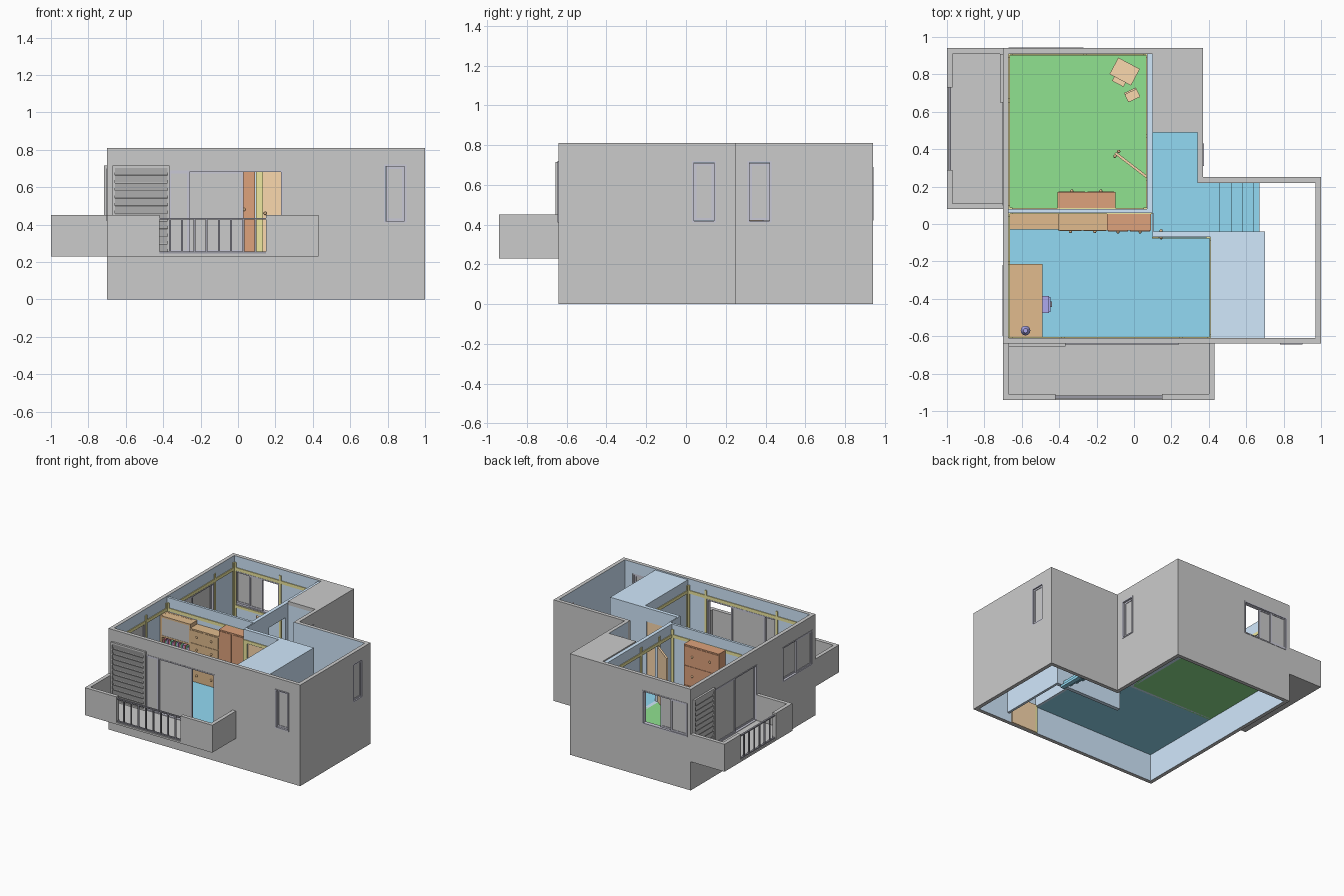
import bpy, bmesh, math, random
from mathutils import Matrix

if "Cube" in bpy.data.objects:
    bpy.data.objects.remove(bpy.data.objects["Cube"])
random.seed(4)

def material(name, r, g, b):
    m = bpy.data.materials.new(name)
    m.diffuse_color = (r, g, b, 1)
    m.use_nodes = True
    m.node_tree.nodes["Principled BSDF"].inputs["Base Color"].default_value = m.diffuse_color
    return m

GREY = material("grey", .8, .8, .8)
BLUE = material("wall_blue", .64, .81, .98)
CYAN = material("floor_blue", .29, .70, .90)
GREEN = material("floor_green", .28, .76, .28)
ORANGE = material("light_wood", .96, .69, .42)
BROWN = material("brown_wood", .75, .50, .27)
RED = material("red_wood", .73, .36, .20)
TRIM = material("yellow_trim", .86, .80, .35)
FRAME = material("window_frame", .58, .58, .67)
DARK = material("dark_metal", .33, .33, .38)
VIOLET = material("violet", .42, .40, .85)

def finish(name, bm, mats):
    me = bpy.data.meshes.new(name)
    bmesh.ops.recalc_face_normals(bm, faces=bm.faces)
    bm.to_mesh(me)
    bm.free()
    for m in mats:
        me.materials.append(m)
    ob = bpy.data.objects.new(name, me)
    bpy.context.collection.objects.link(ob)
    return ob

def box(name, x0, x1, y0, y1, z0, z1, mat=GREY, rot=None):
    bm = bmesh.new()
    bmesh.ops.create_cube(bm, size=1)
    bmesh.ops.scale(bm, vec=(x1 - x0, y1 - y0, z1 - z0), verts=bm.verts)
    ob = finish(name, bm, [mat])
    ob.location = ((x0 + x1) / 2, (y0 + y1) / 2, (z0 + z1) / 2)
    if rot:
        ob.rotation_euler = rot
    return ob

# box running along x or y: c = across the wall, a = along the wall
def bar(name, axis, c0, c1, a0, a1, z0, z1, mat=GREY, rot=None):
    if axis == 'x':
        return box(name, a0, a1, c0, c1, z0, z1, mat, rot)
    return box(name, c0, c1, a0, a1, z0, z1, mat, rot)

# wall with rectangular holes, its two faces coloured separately
def wall(name, axis, c0, c1, a0, a1, z0, z1, m0=GREY, m1=BLUE, holes=(), edge=GREY):
    A = sorted({a0, a1, *[v for h in holes for v in h[:2]]})
    Z = sorted({z0, z1, *[v for h in holes for v in h[2:]]})
    bm = bmesh.new()
    def solid(i, j):
        if not (0 <= i < len(A) - 1 and 0 <= j < len(Z) - 1):
            return False
        a, z = (A[i] + A[i + 1]) / 2, (Z[j] + Z[j + 1]) / 2
        return not any(h[0] < a < h[1] and h[2] < z < h[3] for h in holes)
    def quad(pts, idx):
        vs = [bm.verts.new((a, c, z) if axis == 'x' else (c, a, z)) for c, a, z in pts]
        bm.faces.new(vs).material_index = idx
    for i in range(len(A) - 1):
        for j in range(len(Z) - 1):
            if not solid(i, j):
                continue
            p, q, r, s = A[i], A[i + 1], Z[j], Z[j + 1]
            for c, idx in ((c0, 1), (c1, 2)):
                quad([(c, p, r), (c, q, r), (c, q, s), (c, p, s)], idx)
            for di, a in ((-1, p), (1, q)):
                if not solid(i + di, j):
                    quad([(c0, a, r), (c1, a, r), (c1, a, s), (c0, a, s)], 0)
            for dj, z in ((-1, r), (1, s)):
                if not solid(i, j + dj):
                    quad([(c0, p, z), (c1, p, z), (c1, q, z), (c0, q, z)], 0)
    bmesh.ops.remove_doubles(bm, verts=bm.verts, dist=.0001)
    return finish(name, bm, [edge, m0, m1])

def border(name, axis, c0, c1, a0, a1, z0, z1, w, mat):
    wall(name, axis, c0, c1, a0, a1, z0, z1, mat, mat, [(a0 + w, a1 - w, z0 + w, z1 - w)], mat)

# framed pane
def panel(name, axis, c, a0, a1, z0, z1):
    border(name + "_frame", axis, c - .006, c + .006, a0, a1, z0, z1, .013, FRAME)
    bar(name + "_pane", axis, c - .002, c + .002, a0 + .013, a1 - .013, z0 + .013, z1 - .013)

# outer walls
T = .81
wall("front_wall", 'x', -.64, -.61, -.70, 1, 0, T, GREY, BLUE, [(-.37, .24, .24, .69), (.78, .90, .41, .72)])
wall("left_wall", 'y', -.70, -.67, -.61, .91, 0, T, GREY, BLUE, [(.10, .65, .24, .69), (-.60, -.22, .42, .70)])
wall("back_wall", 'x', .91, .94, -.70, .37, 0, T, BLUE, GREY, [(-.67, -.27, .42, .69)])
wall("right_wall", 'y', .97, 1, -.61, .22, 0, T, BLUE, GREY, [(.03, .15, .41, .72)])
wall("stair_back_wall", 'x', .22, .25, .34, 1, 0, T, BLUE, GREY)
wall("hall_wall", 'y', .34, .37, .25, .91, 0, T, BLUE, GREY, [(.31, .43, .41, .72)])
box("closet_roof", .10, .34, .49, .91, .78, T)

# inner walls
P = .80
wall("room_partition", 'x', .06, .08, -.67, .10, .22, P, BLUE, BLUE, edge=BLUE)
wall("hall_partition", 'y', .07, .10, .08, .91, .22, P, BLUE, BLUE, [(.25, .46, .24, .69)], BLUE)
wall("hall_end_wall", 'y', .095, .105, -.04, .06, .22, P, BLUE, BLUE, edge=BLUE)
wall("closet_wall", 'x', .49, .51, .10, .34, .22, P, BLUE, BLUE, edge=BLUE)
wall("stair_partition", 'x', -.07, -.04, .10, .70, .07, P, BLUE, BLUE, [(.13, .38, .24, .69)], BLUE)
wall("bedroom_end_wall", 'y', .41, .43, -.61, -.07, .22, P, BLUE, BLUE, edge=BLUE)
wall("storage_wall", 'y', .68, .70, -.61, -.07, .07, P, BLUE, BLUE, edge=BLUE)
box("storage_roof", .43, .68, -.61, -.07, .78, P, BLUE)

# floors and stairs
box("front_room_floor", -.67, .41, -.61, .06, .22, .24, CYAN)
box("back_room_floor", -.67, .10, .06, .91, .22, .24, GREEN)
box("hall_floor", .10, .34, .22, .91, .22, .24, CYAN)
box("landing", .10, .46, -.04, .22, .22, .24, CYAN)
for i in range(4):
    z = .195 - .045 * i
    box("stair_step", .46 + .06 * i, min(.52 + .06 * i, .67), -.04, .22, z - .02, z, CYAN)
    box("stair_riser", .455 + .06 * i, .46 + .06 * i, -.04, .22, z - .02, z + .045, CYAN)
box("lower_door", .44, .66, -.61, -.60, 0, .23, ORANGE)
box("lower_door_post", .42, .44, -.61, -.60, 0, .23, TRIM)

# balconies
box("front_balcony_floor", -.70, .43, -.94, -.64, .23, .245)
box("left_balcony_floor", -1, -.70, .08, .94, .23, .245)
wall("front_parapet", 'x', -.94, -.91, -.70, .43, .23, .45, GREY, GREY, [(-.42, .15, .245, .45)])
wall("left_parapet", 'y', -1, -.97, .08, .94, .23, .45, GREY, GREY, [(.29, .73, .245, .45)])
for x in (-.70, .40):
    box("front_parapet_side", x, x + .03, -.91, -.64, .23, .45)
for y in (.08, .91):
    box("left_parapet_side", -.97, -.70, y, y + .03, .23, .45)
for axis, c, a0, a1, n in (('x', -.925, -.42, .15, 8), ('y', -.985, .29, .73, 6)):
    for z in (.25, .43):
        bar("railing_rail", axis, c - .007, c + .007, a0, a1, z - .004, z + .005, DARK)
    for i in range(n):
        a = a0 + (a1 - a0) * (i + .85) / (n + .7)
        bar("railing_baluster", axis, c - .005, c + .005, a - .005, a + .005, .25, .43, DARK)

# louvred sliding shutters
for axis, c, a0, a1, s in (('x', -.648, -.67, -.365, 1), ('y', -.708, .65, .91, -1)):
    border("shutter_frame", axis, c - .008, c + .008, a0, a1, .245, .715, .012, GREY)
    for i in range(11):
        z = .277 + .0408 * i
        rot = (.3, 0, 0) if axis == 'x' else (0, -.3, 0)
        bar("shutter_slat", axis, c - .002, c + .002, a0 + .012, a1 - .012, z - .02, z + .02, GREY, rot)

# windows and sliding doors
for name, axis, c0, c1, a0, a1, z0, z1 in (
        ("front_door", 'x', -.643, -.608, -.37, .24, .24, .69),
        ("left_door", 'y', -.703, -.668, .10, .65, .24, .69),
        ("left_window", 'y', -.703, -.668, -.60, -.22, .42, .70),
        ("back_window", 'x', .908, .943, -.67, -.27, .42, .69),
        ("slim_front_window", 'x', -.645, -.612, .78, .90, .41, .72),
        ("slim_right_window", 'y', .972, 1.0, .03, .15, .41, .72),
        ("slim_hall_window", 'y', .342, .375, .31, .43, .41, .72)):
    border(name + "_casing", axis, c0, c1, a0, a1, z0, z1, .009, FRAME)
panel("front_sash", 'x', -.632, -.37, -.26, .25, .685)
panel("front_sash", 'x', -.619, -.27, .03, .25, .685)
panel("left_sash", 'y', -.692, .37, .645, .25, .685)
panel("left_sash", 'y', -.679, .105, .39, .25, .685)
panel("left_window_sash", 'y', -.692, -.595, -.40, .43, .695)
panel("left_window_sash", 'y', -.679, -.42, -.225, .43, .695)
panel("back_sash", 'x', .932, -.665, -.52, .43, .685)
panel("back_sash", 'x', .919, -.54, -.42, .43, .685)
panel("slim_front_sash", 'x', -.625, .79, .89, .42, .71)
panel("slim_right_sash", 'y', .985, .04, .14, .42, .71)
panel("slim_hall_sash", 'y', .355, .32, .42, .42, .71)

# yellow rails and posts inside both rooms
for axis, c, a0, a1, posts in (
        ('x', -.61, -.67, .41, (-.66, -.38, .25, .40)), ('y', .404, -.61, -.07, (-.60, -.08)),
        ('x', -.077, .10, .41, (.115, .395)), ('y', -.67, -.61, .06, (-.21, .05)),
        ('y', -.67, .08, .91, (.09, .66, .90)), ('x', .904, -.67, .07, (-.66, -.26, .06)),
        ('y', .064, .08, .91, (.24, .47, .90)), ('x', .08, -.67, .07, (-.66, .06)),
        ('x', .054, -.67, .10, (-.66,))):
    bar("picture_rail", axis, c, c + .006, a0, a1, .695, .72, TRIM)
    for a in posts:
        w = .018 if a == .115 else .01
        bar("trim_post", axis, c, c + .007, a - w, a + w, .24, .76 if w < .015 else .70, TRIM)
box("back_window_sill", -.67, .07, .902, .91, .40, .42, TRIM)
box("left_window_sill", -.67, -.662, -.61, -.21, .40, .42, TRIM)

# inner doors
def knob(name, x, y, z):
    bm = bmesh.new()
    bmesh.ops.create_uvsphere(bm, u_segments=10, v_segments=6, radius=.009)
    finish(name, bm, [BROWN]).location = (x, y, z)

box("hall_door", .13, .38, -.062, -.048, .24, .69, ORANGE)
for y in (-.074, -.036):
    knob("hall_door_knob", .145, y, .46)
ang = math.atan2(.13, -.17)
box("open_door", -.122, .092, .308, .322, .245, .685, ORANGE, (0, 0, ang))
for s in (-1, 1):
    knob("open_door_knob", -.092 + .01 * s, .375 + .013 * s, .46)

# bookcase with grey upper doors and books
box("bookcase_back", -.665, -.405, .04, .054, .24, .69, BROWN)
for x in (-.67, -.415):
    box("bookcase_side", x, x + .015, -.03, .054, .24, .69, BROWN)
for z in (.25, .34, .43, .52, .675):
    box("bookcase_shelf", -.66, -.41, -.03, .054, z, z + .014, BROWN)
box("bookcase_door", -.655, -.415, -.028, -.02, .534, .675)
COVERS = [material("book_" + n, *c) for n, c in (("red", (.7, .2, .25)), ("green", (.2, .6, .35)), ("purple", (.5, .3, .7)))]
for z in (.264, .354, .444):
    for i in range(15):
        x = -.65 + .0155 * i
        box("book", x, x + .013, -.02, .035, z, z + random.uniform(.045, .065), COVERS[i % 3])

# drawer cabinet, wardrobe and chest
def cabinet(name, x0, x1, y0, y1, top, mat, cols, rows, side):
    box(name, x0, x1, y0, y1, .24, top, mat)
    f = y0 if side < 0 else y1
    for i in range(cols):
        for j in range(rows):
            w, h = (x1 - x0) / cols, (top - .25) / rows
            box(name + "_front", x0 + w * i + .006, x0 + w * (i + 1) - .006, f - .004, f + .004,
                .245 + h * j + .005, .245 + h * (j + 1) - .005, mat)
            knob(name + "_knob", x0 + w * (i + .5), f + side * .006, .245 + h * (j + .5))

cabinet("drawer_cabinet", -.405, -.145, -.034, .054, .66, BROWN, 2, 4, -1)
cabinet("wardrobe", -.145, .092, -.036, .054, .72, RED, 2, 1, -1)
cabinet("chest", -.41, -.10, .085, .17, .72, RED, 2, 3, 1)

# long desk, lamp and office chair
box("desk_top", -.67, -.49, -.605, -.215, .375, .39, BROWN)
for y in (-.60, -.235):
    box("desk_side", -.665, -.50, y, y + .015, .24, .375, BROWN)
def cone(name, x, y, z, r1, r2, h, mat, seg=12):
    bm = bmesh.new()
    bmesh.ops.create_cone(bm, cap_ends=True, segments=seg, radius1=r1, radius2=r2, depth=h)
    finish(name, bm, [mat]).location = (x, y, z + h / 2)
cone("lamp_base", -.58, -.57, .39, .02, .016, .008, VIOLET)
cone("lamp_stem", -.58, -.57, .398, .004, .004, .05, DARK)
cone("lamp_shade", -.58, -.57, .44, .026, .012, .03, VIOLET)
box("office_seat", -.53, -.455, -.475, -.385, .31, .325, VIOLET)
box("office_back", -.458, -.446, -.47, -.39, .34, .42, VIOLET)
box("office_back_stem", -.446, -.438, -.445, -.415, .31, .39, DARK)
cone("office_post", -.49, -.43, .25, .006, .006, .06, DARK)
cone("office_base", -.49, -.43, .24, .035, .012, .014, DARK, 5)

# small table and chairs, turned in the corner
def legged(name, x, y, w, d, h, ang, back=0):
    M = Matrix.Translation((x, y, 0)) @ Matrix.Rotation(ang, 4, 'Z')
    parts = [(0, 0, h - .006, w, d, .012)]
    parts += [(i * (w / 2 - .007), j * (d / 2 - .007), .12 + h / 2, .01, .01, h - .24) for i in (-1, 1) for j in (-1, 1)]
    if back:
        parts.append((0, d / 2 - .005, h + back / 2, w, .01, back))
    for px, py, pz, sx, sy, sz in parts:
        p = M @ Matrix.Translation((px, py, pz))
        box(name, -sx / 2, sx / 2, -sy / 2, sy / 2, -sz / 2, sz / 2, ORANGE).matrix_world = p

legged("small_table", -.05, .815, .13, .10, .38, math.radians(-28))
legged("table_chair", -.06, .80, .07, .115, .33, math.radians(-28), .04)
legged("small_chair", -.01, .69, .07, .055, .33, math.radians(25), .09)
